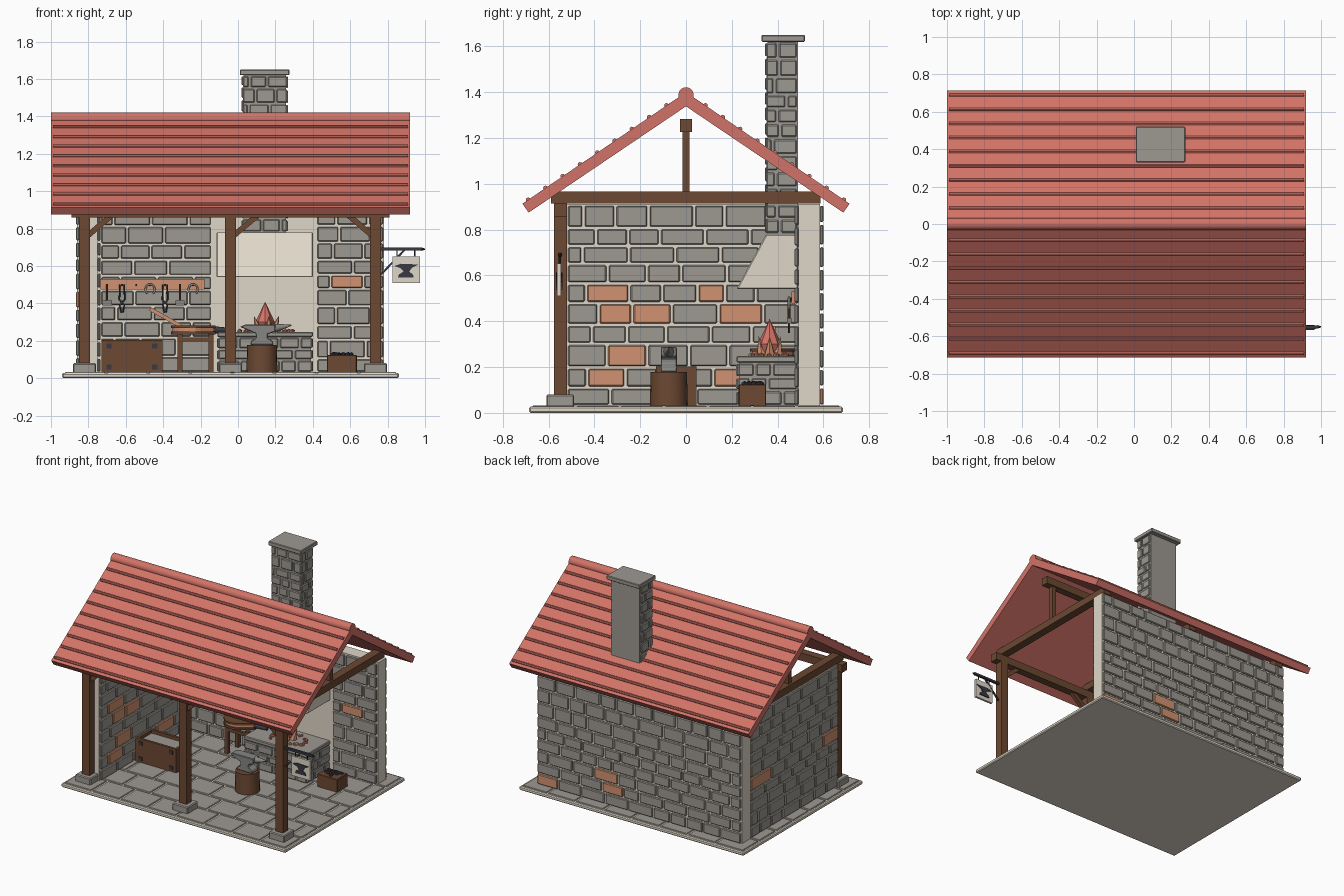
import bpy, bmesh, math, random
from mathutils import Vector, Matrix

if "Cube" in bpy.data.objects:
    bpy.data.objects.remove(bpy.data.objects["Cube"])

rng = random.Random(4)


def material(name, r, g, b):
    m = bpy.data.materials.new(name)
    m.diffuse_color = (r, g, b, 1)
    m.use_nodes = True
    m.node_tree.nodes["Principled BSDF"].inputs["Base Color"].default_value = m.diffuse_color
    return m


STONE = material("grey stone", .34, .32, .29)
CREAM = material("cream plaster", .74, .68, .58)
RED = material("red tile", .64, .17, .135)
WOOD = material("dark wood", .15, .065, .032)
CLAY = material("orange clay", .64, .29, .165)
IRON = material("black iron", .04, .042, .055)
STEEL = material("steel", .24, .24, .235)


def finish(name, bm, mats, bevel=0, smooth=False):
    bmesh.ops.recalc_face_normals(bm, faces=bm.faces[:])
    me = bpy.data.meshes.new(name)
    bm.to_mesh(me)
    bm.free()
    ob = bpy.data.objects.new(name, me)
    bpy.context.collection.objects.link(ob)
    for m in mats:
        me.materials.append(m)
    if bevel:
        mod = ob.modifiers.new("bevel", 'BEVEL')
        mod.width, mod.segments = bevel, 1
    if smooth:
        bpy.ops.object.select_all(action='DESELECT')
        ob.select_set(True)
        bpy.context.view_layer.objects.active = ob
        bpy.ops.object.shade_smooth_by_angle(angle=math.radians(40))
    return ob


def box(name, x0, x1, y0, y1, z0, z1, mat, bevel=0):
    bm = bmesh.new()
    bmesh.ops.create_cube(bm, size=1, matrix=Matrix.Translation(((x0+x1)/2, (y0+y1)/2, (z0+z1)/2))
                          @ Matrix.Diagonal((x1-x0, y1-y0, z1-z0, 1)))
    return finish(name, bm, [mat], bevel)


def rod(name, p, q, r, mat, r2=None, seg=16, smooth=True):
    p, q = Vector(p), Vector(q)
    rot = (q-p).to_track_quat('Z', 'Y').to_matrix().to_4x4()
    bm = bmesh.new()
    bmesh.ops.create_cone(bm, cap_ends=True, segments=seg, radius1=r, radius2=r if r2 is None else r2,
                          depth=(q-p).length, matrix=Matrix.Translation((p+q)/2) @ rot)
    return finish(name, bm, [mat], smooth=smooth)


def beam(name, p, q, w, mat):
    ob = rod(name, p, q, w*.7071, mat, seg=4, smooth=False)
    # turn the square section so its faces follow the axes
    d = (Vector(q)-Vector(p)).normalized()
    mid = (Vector(p)+Vector(q))/2
    ob.data.transform(Matrix.Translation(mid) @ Matrix.Rotation(math.pi/4, 4, d) @ Matrix.Translation(-mid))
    return ob


def prism(name, pts, axis, a, b, mat, bevel=0):
    put = {'x': lambda p, t: (t, p[0], p[1]), 'y': lambda p, t: (p[0], t, p[1]),
           'z': lambda p, t: (p[0], p[1], t)}[axis]
    bm = bmesh.new()
    A = [bm.verts.new(put(p, a)) for p in pts]
    B = [bm.verts.new(put(p, b)) for p in pts]
    bm.faces.new(A)
    bm.faces.new(B)
    for i in range(len(pts)):
        j = (i+1) % len(pts)
        bm.faces.new((A[i], A[j], B[j], B[i]))
    return finish(name, bm, [mat], bevel)


def pipe(name, pts, r, mat):
    cu = bpy.data.curves.new(name, 'CURVE')
    cu.dimensions, cu.bevel_depth, cu.bevel_resolution = '3D', r, 1
    cu.use_fill_caps = True
    sp = cu.splines.new('POLY')
    sp.points.add(len(pts)-1)
    for s, p in zip(sp.points, pts):
        s.co = (*p, 1)
    cu.materials.append(mat)
    ob = bpy.data.objects.new(name, cu)
    bpy.context.collection.objects.link(ob)


def stones(name, origin, u, n, length, height, course=.088, width=.17, depth=.014, clay=()):
    """Rows of blocks on a flat area; blocks holding a (u, z) clay point are orange."""
    o, u, n = Vector(origin), Vector(u), Vector(n)
    rows = [rng.uniform(.85, 1.15) for _ in range(round(height/course))]
    bm, z, gap = bmesh.new(), 0, .012
    for k, r in enumerate(rows):
        h = height*r/sum(rows)
        s = 0
        while s < length-.001:
            w = width*rng.uniform(.7, 1.2)*(.55 if s == 0 and k % 2 else 1)
            if length-s-w < width*.4:
                w = length-s
            c = o + u*(s+w/2) + Vector((0, 0, z+h/2)) + n*depth/2
            m = Matrix((u*(w-gap), n*depth*1.2, Vector((0, 0, h-gap)))).transposed().to_4x4()
            new = bmesh.ops.create_cube(bm, size=1, matrix=Matrix.Translation(c) @ m)['verts']
            if any(s <= a < s+w and z <= b-o.z < z+h for a, b in clay):
                for f in {f for v in new for f in v.link_faces}:
                    f.material_index = 1
            s += w
        z += h
    return finish(name, bm, [STONE, CLAY], .005)


X, Y = Vector((1, 0, 0)), Vector((0, 1, 0))

# base and paving
box("base_slab", -.94, .86, -.685, .685, 0, .027, CREAM, .006)
bm = bmesh.new()
for j in range(7):
    edges = [-.93] + [-.93 + .225*(i + (.5 if j % 2 else 1)) for i in range(8)] + [.85]
    edges = [e for e in edges if e <= .851]
    for a, b in zip(edges, edges[1:]):
        if b-a > .03:
            bmesh.ops.create_cube(bm, size=1, matrix=Matrix.Translation(((a+b)/2, -.579+j*.193, .026))
                                  @ Matrix.Diagonal((b-a-.012, .181, .014, 1)))
finish("paving", bm, [STONE], .004)

# walls with stone cladding inside and outside
box("back_wall", -.86, .78, .49, .585, .03, .912, CREAM)
box("left_wall", -.85, -.75, -.52, .49, .03, .912, CREAM)
stones("back_wall_outer_stones", (-.86, .585, .03), X, Y, 1.64, .88,
       clay=[(1.58, .1), (1.06, .21), (.96, .12)])
stones("back_wall_inner_stones_left", (-.735, .49, .03), X, -Y, .595, .88)
stones("back_wall_inner_stones_right", (.42, .49, .03), X, -Y, .36, .88, clay=[(.18, .5)])
stones("left_wall_outer_stones", (-.85, -.52, .03), Y, -X, 1.01, .88,
       clay=[(.09, .46), (.8, .44), (.97, .42)])
stones("left_wall_inner_stones", (-.75, -.52, .03), Y, X, 1.01, .88,
       clay=[(.27, .52), (.59, .52), (.24, .43), (.385, .43), (.72, .43), (.22, .255), (.09, .17), (.72, .17)])

# timber frame
for i, x in enumerate((-.82, -.04, .735)):
    box(f"post_{i}", x-.03, x+.03, -.577, -.52, .07, .87, WOOD)
    box(f"post_foot_{i}", x-.062, x+.062, -.61, -.488, .027, .08, STONE, .006)
    box(f"tie_beam_{i}", x-.03, x+.03, -.59, .588, .914, .966, WOOD)
    box(f"king_post_{i}", x-.016, x+.016, -.016, .016, .966, 1.23, WOOD)
    s = -1 if i == 2 else 1
    beam(f"brace_{i}", (x+s*.02, -.548, .765), (x+s*.155, -.548, .88), .03, WOOD)
box("front_plate", -.89, .81, -.577, -.52, .858, .914, WOOD)
box("ridge_beam", -.89, .81, -.027, .027, 1.226, 1.282, WOOD)

# roof with tile rows
prism("roof", [(0, 1.40), (.714, .913), (.687, .874), (0, 1.338), (-.687, .874), (-.714, .913)],
      'x', -1, .92, RED)
rod("roof_ridge", (-1, 0, 1.388), (.92, 0, 1.388), .033, RED, seg=20)
for s in (-1, 1):
    for i in range(9):
        y = .085+.0755*i
        rod("roof_tile_row", (-.99, s*y, 1.40-.682*y), (.91, s*y, 1.40-.682*y), .0105, RED, seg=8)

# chimney and hood
box("chimney", .03, .257, .355, .489, .77, 1.625, STONE)
stones("chimney_front_stones", (.02, .355, .78), X, -Y, .247, .84, .068, .095, .01)
stones("chimney_left_stones", (.03, .345, .78), Y, -X, .144, .84, .068, .085, .01)
stones("chimney_right_stones", (.257, .345, .78), Y, X, .144, .84, .068, .085, .01)
box("chimney_cap", .01, .275, .33, .52, 1.62, 1.65, STONE, .004)
prism("hood", [(.22, .54), (.489, .54), (.489, .78), (.35, .78)], 'x', -.115, .4, CREAM, .005)

# forge with embers and flames
box("forge", -.1, .39, .232, .489, .03, .225, STONE)
stones("forge_front_stones", (-.11, .232, .03), X, -Y, .51, .19, .063, .11, .012)
stones("forge_right_stones", (.39, .222, .03), Y, X, .267, .19, .063, .1, .01)
stones("forge_left_stones", (-.1, .222, .03), Y, -X, .267, .19, .063, .1, .01)
box("forge_top", -.11, .4, .22, .489, .22, .248, STONE, .005)
bm = bmesh.new()
for i in range(34):
    p = (.15+rng.uniform(-.15, .15), .36+rng.uniform(-.08, .08), .25)
    bmesh.ops.create_icosphere(bm, subdivisions=1, radius=rng.uniform(.01, .018), matrix=Matrix.Translation(p))
for f in bm.faces:
    f.material_index = (f.index // 20) % 3 // 2
bm.faces.ensure_lookup_table()
for i, f in enumerate(bm.faces):
    f.material_index = 1 if (i // 20) % 3 == 2 else 0
finish("embers", bm, [RED, CLAY])
rod("flame_base", (.145, .365, .25), (.145, .365, .3), .03, RED, .052, 8, False)
rod("flame_tip", (.145, .365, .3), (.145, .365, .41), .052, RED, 0, 8, False)
for i in range(5):
    a = i*math.tau/5
    c, s = math.cos(a), math.sin(a)
    rod(f"small_flame_{i}", (.145+.045*c, .365+.035*s, .25), (.145+.075*c, .365+.05*s, .335), .026, CLAY, 0, 6, False)

# bellows on a stand
drop = [(-.26+.1*math.cos(a), .38+.1*math.sin(a)) for a in [math.radians(50+i*20) for i in range(14)]]
drop += [(-.12, .36), (-.12, .40)]
prism("bellows_lower_board", drop, 'z', .235, .25, WOOD)
prism("bellows_leather", [(-.25+(x+.25)*.92, .38+(y-.38)*.92) for x, y in drop], 'z', .25, .268, CLAY)
prism("bellows_upper_board", drop, 'z', .268, .282, WOOD)
rod("bellows_nozzle", (-.13, .38, .258), (-.03, .38, .258), .02, IRON, .01)
beam("bellows_handle", (-.3, .38, .275), (-.47, .38, .37), .02, CLAY)
for x in (-.31, -.145):
    for y in (.32, .44):
        box("stand_leg", x-.013, x+.013, y-.013, y+.013, .03, .236, WOOD)
for y in (.32, .44):
    box("stand_rail", -.31, -.145, y-.009, y+.009, .195, .218, WOOD)

# anvil on a stump
rod("stump", (.128, -.075, .03), (.128, -.075, .178), .083, WOOD, .079, 20)
prism("anvil", [(.065, .178), (.19, .178), (.185, .2), (.16, .215), (.16, .235), (.2, .25), (.2, .287),
                (.04, .287), (.01, .275), (.05, .258), (.095, .238), (.095, .215), (.07, .2)],
      'y', -.11, -.04, STEEL, .004)
rod("anvil_horn", (.195, -.075, .268), (.285, -.075, .283), .024, STEEL, .003)

# water trough with iron corner plates
box("trough_bottom", -.72, -.41, -.12, .04, .03, .05, WOOD)
for a, b, c, d in ((-.73, -.405, -.13, -.112), (-.73, -.405, .027, .045),
                   (-.73, -.712, -.112, .027), (-.423, -.405, -.112, .027)):
    box("trough_side", a, b, c, d, .03, .203, WOOD)
box("water", -.712, -.423, -.112, .027, .05, .18, STONE)
for x in (-.69, -.445):
    for z in (.06, .172):
        box("trough_plate", x-.014, x+.014, -.136, -.13, z-.013, z+.013, IRON)

# coal crate
box("crate", .475, .635, .23, .35, .03, .125, WOOD, .003)
bm = bmesh.new()
for i in range(14):
    p = (.555+rng.uniform(-.055, .055), .29+rng.uniform(-.038, .038), .125)
    bmesh.ops.create_icosphere(bm, subdivisions=1, radius=.015, matrix=Matrix.Translation(p))
finish("coal", bm, [IRON])

# tool rack on the back wall
box("tool_rack", -.735, -.18, .46, .475, .475, .53, CLAY)
for i, x in enumerate((-.7, -.62, -.545, -.47, -.39, -.31, -.24)):
    rod(f"rack_hook_{i}", (x, .475, .495), (x, .445, .5), .005, IRON, seg=6)
for x in (-.62, -.39):
    for s in (-1, 1):
        pipe("tongs", [(x+s*.012, .45, .5), (x+s*.014, .45, .42), (x-s*.012, .45, .39), (x-s*.004, .45, .35)], .005, IRON)
for x in (-.47, -.24):
    pipe("horseshoe", [(x+.025*math.cos(a), .45, .475+.028*math.sin(a)) for a in
                       [math.radians(-50+i*28) for i in range(11)]], .006, STEEL)
for x in (-.7, -.31):
    rod("hammer_handle", (x, .45, .5), (x, .45, .4), .006, WOOD, seg=8)
    box("hammer_head", x-.025, x+.025, .44, .46, .39, .415, STEEL)

# hanging sign with an anvil shape
box("sign_bar", .765, .985, -.558, -.542, .682, .698, IRON)
rod("sign_bar_tip", (.98, -.55, .69), (1.0, -.55, .69), .01, IRON, .003, 8)
beam("sign_brace", (.765, -.55, .555), (.89, -.55, .685), .01, IRON)
box("sign_board", .825, .972, -.562, -.546, .51, .652, CREAM)
for x in (.85, .945):
    rod("sign_chain", (x, -.553, .645), (x, -.553, .69), .004, IRON, seg=6)
shape = [(.855, .538), (.94, .538), (.935, .555), (.915, .57), (.93, .59), (.965, .608), (.87, .612), (.835, .6),
         (.87, .588), (.885, .57), (.86, .555)]
prism("sign_shape_front", shape, 'y', -.568, -.562, IRON)
prism("sign_shape_back", shape, 'y', -.546, -.54, IRON)
